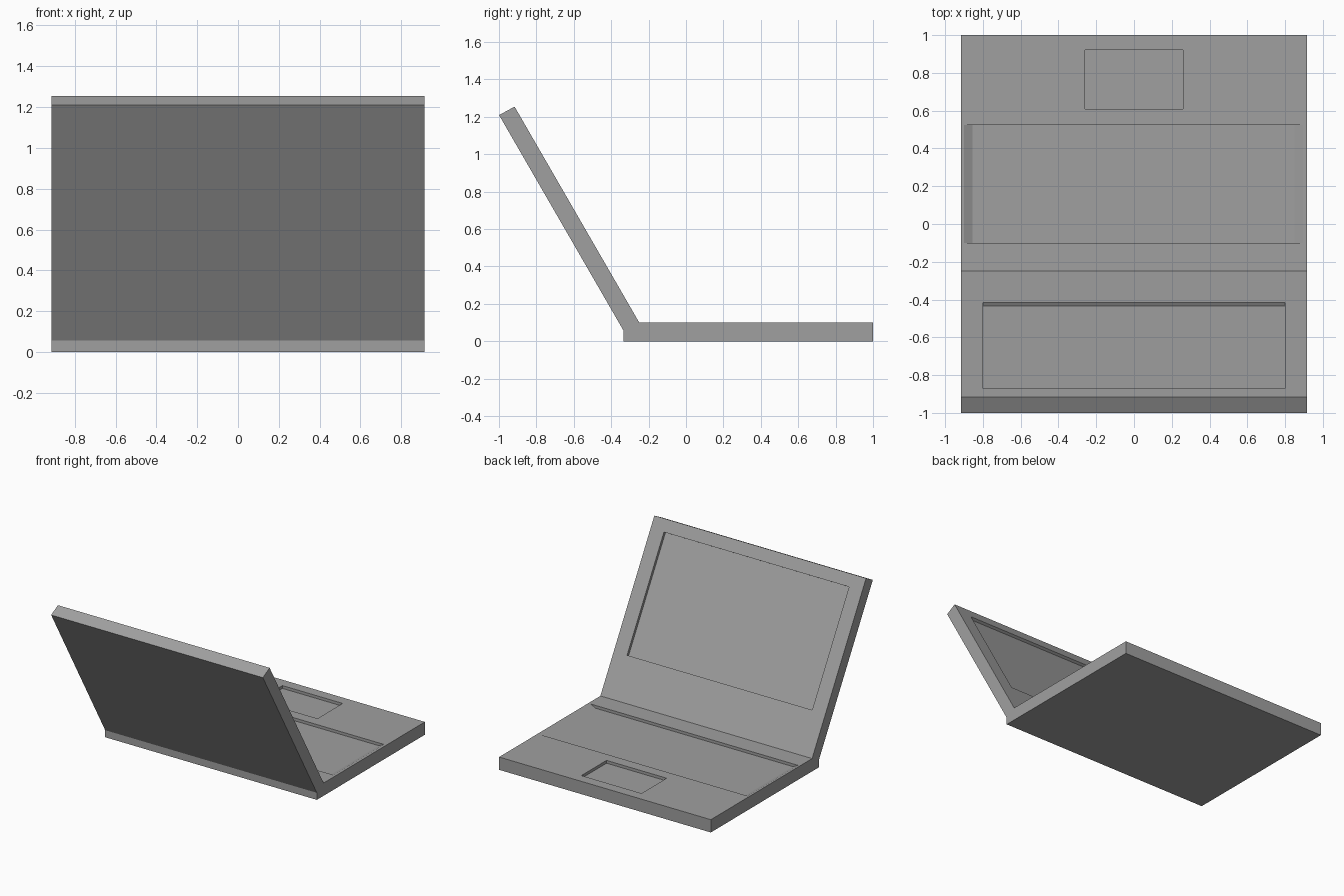
import bpy
import bmesh
from mathutils import Vector

if "Cube" in bpy.data.objects:
    bpy.data.objects.remove(bpy.data.objects["Cube"], do_unlink=True)

HALF_WIDTH = 0.915
DEPTH = 0.022            # depth of every recess

grey = bpy.data.materials.new("plain grey")
grey.use_nodes = True
colour = (0.35, 0.35, 0.35, 1)
grey.diffuse_color = colour
grey.node_tree.nodes["Principled BSDF"].inputs["Base Color"].default_value = colour


def prism(name, profile, axis, low, high):
    """Extrude a profile along x (profile in y, z) or along y (profile in x, z)."""
    bm = bmesh.new()

    def place(p, t):
        return (t, p[0], p[1]) if axis == "x" else (p[0], t, p[1])

    face = bm.faces.new([bm.verts.new(place(p, low)) for p in profile])
    new = bmesh.ops.extrude_face_region(bm, geom=[face])["geom"]
    shift = Vector(place((0, 0), high - low))
    bmesh.ops.translate(bm, vec=shift, verts=[v for v in new if isinstance(v, bmesh.types.BMVert)])
    bmesh.ops.recalc_face_normals(bm, faces=bm.faces)
    mesh = bpy.data.meshes.new(name)
    bm.to_mesh(mesh)
    bm.free()
    mesh.materials.append(grey)
    obj = bpy.data.objects.new(name, mesh)
    bpy.context.collection.objects.link(obj)
    return obj


def carve(body, cutter):
    """Cut a recess into a body, then drop the cutter."""
    cutter.hide_render = True
    mod = body.modifiers.new("recess", "BOOLEAN")
    mod.operation = "DIFFERENCE"
    mod.solver = "EXACT"
    mod.object = cutter
    bpy.context.view_layer.objects.active = body
    bpy.ops.object.modifier_apply(modifier=mod.name)
    bpy.data.objects.remove(cutter, do_unlink=True)


# Base slab with a slanted rear edge that carries the lid
TOP = 0.10
hinge_in = Vector((-0.25, TOP))
hinge_out = Vector((-0.333, 0.055))
base = prism("base", [(-0.333, 0), (1, 0), (1, TOP), hinge_in, hinge_out],
             "x", -HALF_WIDTH, HALF_WIDTH)

# Keyboard well: straight front and rear walls, sloping ends
floor = TOP - DEPTH
keyboard = [(-0.855, floor), (0.85, floor), (0.895, TOP),
            (0.895, TOP + 0.1), (-0.9, TOP + 0.1), (-0.9, TOP)]
carve(base, prism("keyboard_cutter", keyboard, "y", -0.10, 0.525))

# Touchpad well
touchpad = [(0.61, floor), (0.92, floor), (0.92, TOP + 0.1), (0.61, TOP + 0.1)]
carve(base, prism("touchpad_cutter", touchpad, "x", -0.26, 0.26))

# Tilted lid
along = Vector((-0.5, 0.866))
normal = Vector((0.866, 0.5))
lid = prism("lid", [hinge_in, hinge_in + along * 1.333, hinge_out + along * 1.333, hinge_out],
            "x", -HALF_WIDTH, HALF_WIDTH)

# Screen well in the inner face of the lid
screen = [hinge_in + along * s + normal * d
          for s, d in ((0.33, -DEPTH), (1.24, -DEPTH), (1.24, 0.1), (0.33, 0.1))]
carve(lid, prism("screen_cutter", screen, "x", -0.80, 0.80))
